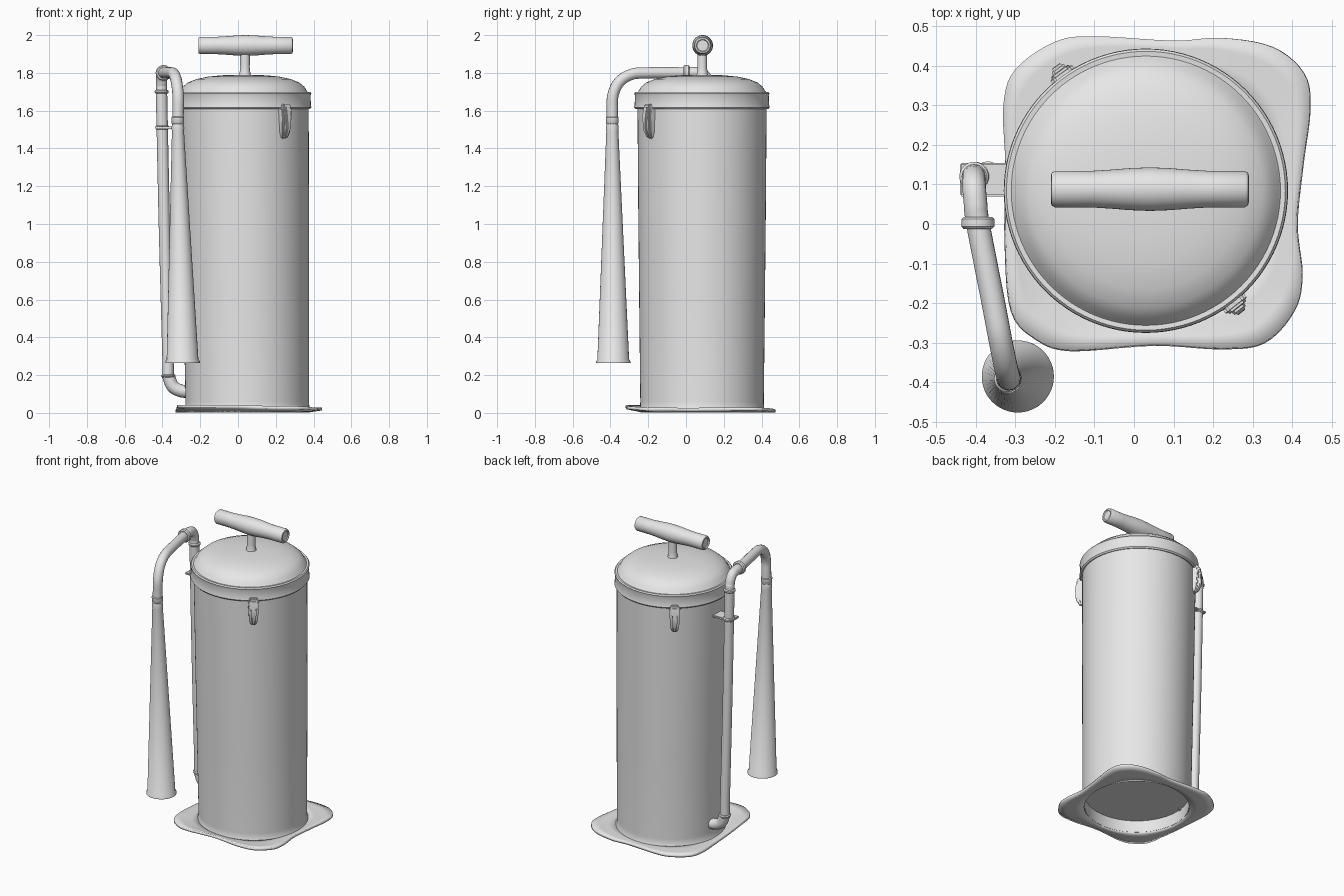
import bpy, bmesh, math
from mathutils import Matrix, Vector

if "Cube" in bpy.data.objects:
    bpy.data.objects.remove(bpy.data.objects["Cube"], do_unlink=True)

grey = bpy.data.materials.new("plain grey")
grey.use_nodes = True
grey.diffuse_color = (0.8, 0.8, 0.8, 1)
grey.node_tree.nodes["Principled BSDF"].inputs["Base Color"].default_value = (0.8, 0.8, 0.8, 1)


def finish(name, mesh, angle=40):
    """Link a mesh as an object, colour it and smooth it."""
    obj = bpy.data.objects.new(name, mesh)
    bpy.context.collection.objects.link(obj)
    mesh.materials.clear()
    mesh.materials.append(grey)
    bpy.ops.object.select_all(action="DESELECT")
    obj.select_set(True)
    bpy.context.view_layer.objects.active = obj
    bpy.ops.object.shade_smooth_by_angle(angle=math.radians(angle))
    return obj


def from_bmesh(name, bm, angle=40):
    bmesh.ops.recalc_face_normals(bm, faces=bm.faces)
    mesh = bpy.data.meshes.new(name)
    bm.to_mesh(mesh)
    bm.free()
    return finish(name, mesh, angle)


def bridge(bm, a, b):
    n = len(a)
    for i in range(n):
        bm.faces.new((a[i], a[(i + 1) % n], b[(i + 1) % n], b[i]))


def lathe(name, profile, place=Matrix(), lean=(0, 0), sides=64):
    """Spin (radius, height) points; lean shifts each ring sideways per unit of height."""
    bm = bmesh.new()
    rings = []
    for r, z in profile:
        ring = []
        for i in range(sides):
            a = math.tau * i / sides
            p = Vector((r * math.cos(a) + lean[0] * z, r * math.sin(a) + lean[1] * z, z))
            ring.append(bm.verts.new(place @ p))
        rings.append(ring)
    for a, b in zip(rings, rings[1:]):
        bridge(bm, a, b)
    bmesh.ops.remove_doubles(bm, verts=bm.verts, dist=1e-5)
    return from_bmesh(name, bm)


def smooth_path(points, steps, closed=False):
    """Catmull-Rom curve through the points."""
    pts = [Vector(p) for p in points]
    n = len(pts)
    out = []
    for i in range(n if closed else n - 1):
        pick = (lambda k: pts[k % n]) if closed else (lambda k: pts[max(0, min(n - 1, k))])
        p0, p1, p2, p3 = (pick(i + k) for k in (-1, 0, 1, 2))
        for s in range(steps):
            t = s / steps
            out.append(0.5 * (2 * p1 + (p2 - p0) * t + (2 * p0 - 5 * p1 + 4 * p2 - p3) * t * t
                              + (3 * p1 - p0 - 3 * p2 + p3) * t ** 3))
    return out if closed else out + [pts[-1]]


def tube(name, points, radius):
    curve = bpy.data.curves.new(name, "CURVE")
    curve.dimensions = "3D"
    curve.bevel_depth = radius
    curve.bevel_resolution = 6
    curve.use_fill_caps = True
    path = smooth_path(points, 6)
    spline = curve.splines.new("POLY")
    spline.points.add(len(path) - 1)
    for sp, p in zip(spline.points, path):
        sp.co = (*p, 1)
    temp = bpy.data.objects.new(name + "_path", curve)
    bpy.context.collection.objects.link(temp)
    graph = bpy.context.evaluated_depsgraph_get()
    mesh = bpy.data.meshes.new_from_object(temp.evaluated_get(graph))
    bpy.data.objects.remove(temp, do_unlink=True)
    return finish(name, mesh)


def collar(name, centre, radius, half, axis="Z"):
    """Small rounded band around a pipe."""
    turn = Matrix.Rotation(math.pi / 2, 4, "X") if axis == "Y" else Matrix()
    b = 0.006
    lathe(name, [(0, -half), (radius - b, -half), (radius, b - half), (radius, half - b),
                 (radius - b, half), (0, half)], Matrix.Translation(centre) @ turn, sides=24)


def block(name, rows, place, bevel=0.006):
    """Loft of rectangles given as (half width, inner depth, outer depth, height)."""
    bm = bmesh.new()
    rings = [[bm.verts.new(place @ Vector(c)) for c in
              ((i, -w, z), (o, -w, z), (o, w, z), (i, w, z))] for w, i, o, z in rows]
    for a, b in zip(rings, rings[1:]):
        bridge(bm, a, b)
    bm.faces.new(rings[0])
    bm.faces.new(rings[-1])
    bmesh.ops.bevel(bm, geom=bm.edges[:], offset=bevel, segments=2, affect="EDGES")
    from_bmesh(name, bm)


# Tank, slightly leaning, with a recessed underside
lathe("tank", [(0, .09), (.314, .09), (.314, .012), (.336, .012), (.328, .03), (.327, .06),
               (.333, .6), (.338, 1.1), (.342, 1.63)],
      Matrix.Translation((.05, .085, 0)), (-.011, 0), 96)

# Lid with rolled band and domed top
lathe("lid", [(.335, 1.615), (.352, 1.61), (.359, 1.618), (.356, 1.63), (.354, 1.68),
              (.358, 1.692), (.352, 1.699), (.34, 1.698), (.335, 1.704), (.322, 1.726),
              (.295, 1.749), (.25, 1.767), (.19, 1.78), (.12, 1.787), (.05, 1.79), (0, 1.79)],
      Matrix.Translation((.03, .084, 0)), sides=96)

# Carrying handle
lathe("handle_stem", [(.034, 1.78), (.029, 1.795), (.025, 1.83), (.027, 1.93)],
      Matrix.Translation((.037, .086, 0)), sides=32)
half_grip = [(0, .244), (.029, .244), (.033, .25), (.041, .248), (.046, .24), (.046, .15),
             (.049, .1), (.053, .05)]
grip = [(r, -z) for r, z in half_grip] + [(.055, 0)] + half_grip[::-1]
lathe("handle_grip", grip, Matrix.Translation((.04, .088, 1.945))
      @ Matrix.Rotation(math.pi / 2, 4, "Y"), sides=40)

# Base plate: wavy rounded square around the tank foot
outline = smooth_path([(-.33, .3), (-.3, .39), (-.2, .46), (-.1, .474), (.1, .463), (.22, .47),
                       (.35, .447), (.43, .38), (.445, .29), (.427, .15), (.412, 0),
                       (.425, -.13), (.405, -.22), (.33, -.3), (.22, -.315), (.05, -.305),
                       (-.16, -.32), (-.25, -.29), (-.31, -.22), (-.325, -.05), (-.325, .15)],
                      5, closed=True)
foot = Vector((.05, .085))
bm = bmesh.new()
rings = []
for t in (0, .35, .7, 1):
    ring = []
    for p in outline:
        p = Vector((p.x, p.y))
        inner = foot + (p - foot).normalized() * .316
        q = inner.lerp(p, t)
        lift = .026 * max(0, min(1, (-q.y - .5 * q.x) / .3)) + .012 * max(0, q.x - .2) / .25
        ring.append(bm.verts.new((q.x, q.y, .009 + lift * t)))
    rings.append(ring)
for a, b in zip(rings, rings[1:]):
    bridge(bm, a, b)
plate = from_bmesh("base_plate", bm)
solid = plate.modifiers.new("thickness", "SOLIDIFY")
solid.thickness = .016
solid.offset = 0

# Discharge pipe: out of the tank foot, up the side, over and down to the horn
tube("pipe", [(-.25, .12, .115), (-.3, .12, .117), (-.345, .12, .14), (-.368, .12, .19),
              (-.371, .12, .3), (-.39, .12, 1.0), (-.404, .12, 1.65), (-.405, .118, 1.74),
              (-.404, .095, 1.788), (-.4, .05, 1.801), (-.394, 0, 1.8), (-.355, -.2, 1.8),
              (-.338, -.29, 1.792), (-.325, -.355, 1.75), (-.317, -.387, 1.68),
              (-.317, -.39, 1.6), (-.318, -.39, 1.52)], .03)
tube("lower_elbow", [(-.26, .12, .115), (-.3, .12, .116), (-.345, .12, .14),
                     (-.368, .12, .195)], .034)
collar("lower_collar", (-.369, .12, .195), .038, .009)
collar("upper_collar", (-.404, .12, 1.7), .037, .01)
collar("bend_collar", (-.394, .003, 1.8), .042, .015, "Y")
collar("bracket_collar", (-.401, .12, 1.51), .037, .011)

# Bracket joining pipe to tank
block("pipe_bracket", [(.042, -.44, -.29, 1.503), (.042, -.44, -.29, 1.517)],
      Matrix.Translation((0, .112, 0)), .004)

# Long flared horn, open at the bottom
lathe("horn", [(.028, 1.57), (.034, 1.565), (.034, 1.535), (.03, 1.53), (.034, 1.51),
               (.032, 1.49), (.084, .283), (.091, .274), (.091, .265), (.083, .264),
               (.028, 1.45), (0, 1.45)],
      Matrix.Translation((-.288, -.384, 0)), (-.02, -.004), 48)

# Toggle latches on opposite sides of the lid
for side, degrees in (("front", -52), ("back", 126)):
    spot = Matrix.Translation((.032, .084, 0)) @ Matrix.Rotation(math.radians(degrees), 4, "Z")
    block(side + "_latch_body", [(.014, .33, .352, 1.45), (.026, .33, .366, 1.48),
                                 (.031, .33, .375, 1.57), (.034, .33, .372, 1.615)], spot)
    block(side + "_latch_lever", [(.011, .35, .365, 1.455), (.014, .35, .388, 1.5),
                                  (.018, .35, .39, 1.57), (.02, .35, .38, 1.625)], spot)
    block(side + "_latch_hook", [(.026, .345, .378, 1.6), (.026, .345, .372, 1.635)], spot)
